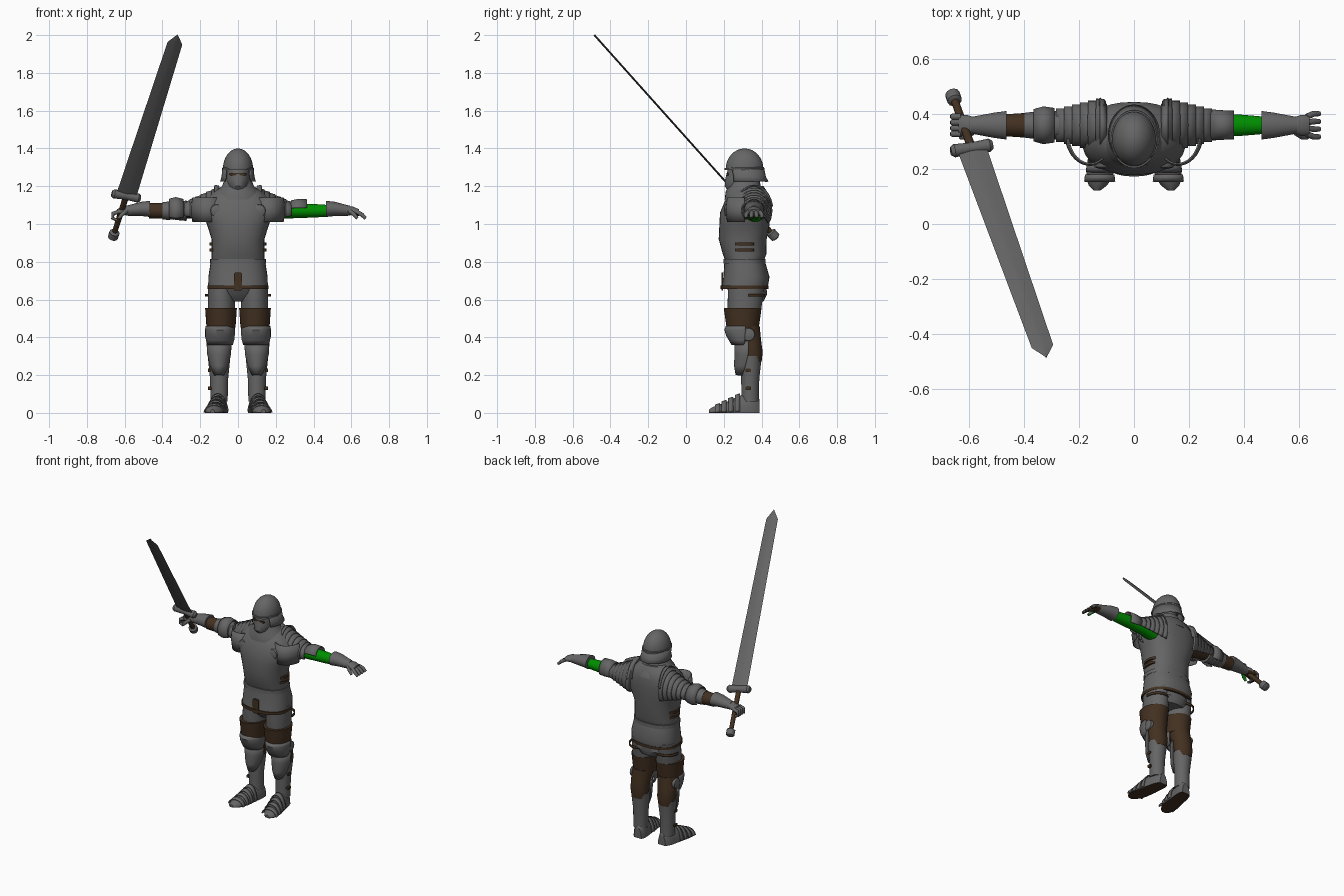
import bpy, bmesh, math
from mathutils import Vector

if "Cube" in bpy.data.objects:
    bpy.data.objects.remove(bpy.data.objects["Cube"])


def material(name, red, green, blue):
    colour = (red, green, blue, 1)
    mat = bpy.data.materials.new(name)
    mat.use_nodes = True
    mat.diffuse_color = colour
    mat.node_tree.nodes["Principled BSDF"].inputs["Base Color"].default_value = colour
    return mat


STEEL = material("steel", .13, .13, .13)
LEATHER = material("brown leather", .055, .03, .015)
CLOTH = material("green cloth", 0, .27, 0)
BODY, ARM, LEG = (0, .31), (.36, 1.07), (.1, .33)
made = []


def finish(name, bm, mats, rule=None, thickness=0):
    bmesh.ops.recalc_face_normals(bm, faces=bm.faces)
    bm.normal_update()
    if rule:
        for face in bm.faces:
            face.material_index = rule(face)
    mesh = bpy.data.meshes.new(name)
    bm.to_mesh(mesh)
    bm.free()
    for mat in mats:
        mesh.materials.append(mat)
    part = bpy.data.objects.new(name, mesh)
    bpy.context.collection.objects.link(part)
    if thickness:
        solid = part.modifiers.new("thickness", "SOLIDIFY")
        solid.thickness, solid.offset = thickness, 0
    made.append(part)


def skin(bm, rings, closed=True):
    """Join rings of vertices into a surface, capped when the rings are closed."""
    size = len(rings[0])
    for low, high in zip(rings, rings[1:]):
        for i in range(size if closed else size - 1):
            j = (i + 1) % size
            bm.faces.new((low[i], low[j], high[j], high[i]))
    if closed:
        bm.faces.new(rings[0])
        bm.faces.new(rings[-1])


def tube(name, axis, centre, stations, mats=(STEEL,), side=1, arc=None, power=1, rule=None, floor=-1):
    """Elliptical loft; a station is (position, radius u, radius v, optional shift u, shift v)."""
    bm = bmesh.new()
    segments = 32
    start, end = arc or (0, 360)
    rings = []
    for t, radius_u, radius_v, *shift in stations:
        shift_u, shift_v = (shift + [0, 0])[:2]
        ring = []
        for i in range(segments + 1 if arc else segments):
            angle = math.radians(start + (end - start) * i / segments)
            c, s = math.cos(angle), math.sin(angle)
            u = centre[0] + shift_u + radius_u * math.copysign(abs(c) ** power, c)
            v = centre[1] + shift_v + radius_v * math.copysign(abs(s) ** power, s)
            x, y, z = {"x": (t, u, v), "y": (u, t, v), "z": (u, v, t)}[axis]
            ring.append(bm.verts.new((x * side, y, max(z, floor))))
        rings.append(ring)
    skin(bm, rings, closed=not arc)
    finish(name, bm, mats, rule, thickness=.006 if arc else 0)


def hoop(name, axis, centre, start, width, radius_u, radius_v, mats=(LEATHER,), **options):
    """A plain band of constant size."""
    stations = [(t, radius_u, radius_v) for t in (start, start + width)]
    tube(name, axis, centre, stations, mats, **options)


def rod(name, points, radii, mats=(STEEL,), rule=None):
    """Tapered round rod through a list of points."""
    bm = bmesh.new()
    points = [Vector(p) for p in points]
    last = len(points) - 1
    across = (points[1] - points[0]).orthogonal()
    rings = []
    for i, (point, radius) in enumerate(zip(points, radii)):
        ahead = (points[min(i + 1, last)] - points[max(i - 1, 0)]).normalized()
        across = (across - ahead * across.dot(ahead)).normalized()
        other = ahead.cross(across)
        turns = [math.tau * k / 12 for k in range(12)]
        rings.append([bm.verts.new(point + radius * (across * math.cos(a) + other * math.sin(a))) for a in turns])
    skin(bm, rings)
    finish(name, bm, mats, rule)


def facing_down(face):
    return int(face.normal.z < -.5)


def on_ground(face):
    return int(face.calc_center_median().z < .005)


# Torso, collar and skirt of plates
tube("breastplate", "z", BODY, [(.8, .14, .1), (.84, .14, .115), (.92, .14, .127, 0, -.01), (1, .165, .133),
     (1.06, .19, .13), (1.12, .18, .12, 0, .015), (1.17, .13, .1, 0, .02), (1.2, .08, .08, 0, .02)], power=.85)
tube("collar_plate", "z", BODY, [(1.13, .14, .12, 0, .015), (1.17, .12, .11, 0, .01), (1.2, .085, .085),
     (1.235, .07, .08)])
hoop("waist_band", "z", BODY, .79, .025, .148, .112, [STEEL], power=.85)
tube("plate_skirt", "z", BODY, [(.66, .157, .122), (.72, .157, .122, 0, .01), (.81, .143, .106)], power=.85)
hoop("skirt_trim", "z", BODY, .657, .018, .162, .127, power=.85)
hoop("skirt_front_strap", "y", (0, .695), .187, .009, .022, .048, power=.3)
tube("pelvis", "z", BODY, [(.59, .1, .07, 0, .03), (.63, .14, .1, 0, .02), (.7, .145, .11)])

# Helmet with neck guard, brow and face plate
dome = [math.radians(angle) for angle in range(0, 90, 11)]
tube("helmet_dome", "z", BODY, [(1.29 + .11 * math.sin(a), .08 * math.cos(a), .1 * math.cos(a)) for a in dome])
tube("helmet_neck_guard", "z", BODY, [(1.225, .092, .108, 0, .015), (1.25, .084, .1, 0, .01), (1.3, .08, .1)],
     arc=(-42, 222))
hoop("helmet_brow", "z", BODY, 1.285, .012, .084, .106, [STEEL])
tube("face_plate", "z", BODY, [(1.165, .045, .08), (1.2, .058, .09, 0, -.015), (1.235, .063, .083, 0, -.02),
     (1.285, .066, .08, 0, -.01)])
hoop("eye_slit", "y", (0, 1.263), .215, .009, .045, .006, power=.4)

for label, side in (("left", 1), ("right", -1)):
    # Shoulder plates, overlapping outwards
    for i in range(6):
        x, depth, height = .105 + .029 * i, .094 - .007 * i, .118 - .013 * i
        tube(f"{label}_shoulder_band_{i}", "x", ARM, [(x, depth - .008, height - .006), (x + .006, depth, height),
             (x + .034, depth, height - .008)], side=side, arc=(-35, 215))
    tube(f"{label}_shoulder_crest", "x", ARM, [(.1, .075, .13), (.125, .1, .135)], side=side, arc=(10, 170))
    tube(f"{label}_chest_guard", "z", (.16, .33), [(1.01, .08, .11), (1.07, .09, .115), (1.14, .08, .11)],
         side=side, arc=(200, 350))
    tube(f"{label}_armpit_disc", "y", (.112, ARM[1]), [(.2, .012, .012), (.207, .032, .032), (.225, .036, .036)],
         side=side)
    for i in range(2):
        hoop(f"{label}_waist_strap_{i}", "z", (.1, BODY[1]), .855 + .03 * i, .016, .052, .054, side=side, power=.7)

    # Sleeve, with an open elbow on one arm and full plate on the other
    tube(f"{label}_sleeve", "x", ARM, [(.15, .06, .06), (.24, .046, .042), (.33, .042, .038), (.4, .038, .036),
         (.49, .03, .03)], [CLOTH if side > 0 else LEATHER], side)
    if side > 0:
        tube("left_elbow_plate", "x", ARM, [(.28, .055, .052), (.32, .052, .06), (.365, .05, .058)], arc=(-30, 165))
    else:
        for i in range(3):
            x, radius = .27 + .032 * i, .054 - .003 * i
            tube(f"right_upper_arm_plate_{i}", "x", ARM, [(x, radius - .01, radius - .01), (x + .004, radius, radius),
                 (x + .036, radius - .004, radius - .004)], side=side)
        tube("right_elbow_plate", "x", ARM, [(.29, .06, .06), (.33, .066, .07), (.365, .056, .06)], side=side,
             arc=(-40, 215))
        tube("right_forearm_plate", "x", ARM, [(.36, .05, .05), (.4, .045, .045)], side=side)
        tube("right_forearm_wrap", "x", ARM, [(.395, .045, .042), (.47, .04, .04)], [LEATHER], side)

    # Gauntlet cuff, palm and fingers
    tube(f"{label}_gauntlet_cuff", "x", ARM, [(.465, .052, .043, 0, .01), (.51, .046, .038, 0, .01), (.595, .03, .026)],
         side=side)
    tube(f"{label}_palm", "x", ARM, [(.585, .03, .024), (.61, .038, .022), (.64, .037, .018, 0, -.01)],
         [STEEL, LEATHER], side, rule=facing_down)
    for i in range(4):
        spread = (i - 1.5) * .021
        y = ARM[0] + spread
        if side > 0:
            path = [(.63, y, 1.064), (.655, y + spread / 3, 1.05), (.676, y + spread / 3, 1.03)]
        else:
            path = [(-.63, y, 1.066), (-.662, y, 1.055), (-.664, y, 1.03), (-.64, y, 1.02)]
        rod(f"{label}_finger_{i}", path, (.011, .011, .009, .008), (STEEL, LEATHER), facing_down)
    rod(f"{label}_thumb", [(.59 * side, .335, 1.07), (.615 * side, .318, 1.05), (.632 * side, .316, 1.03)],
        (.012, .011, .008), (STEEL, CLOTH), facing_down)

    # Thigh plate with leather wrap, calf leather and knee
    tube(f"{label}_thigh", "z", (.088, BODY[1]), [(.47, .068, .075), (.56, .072, .09), (.69, .07, .097, 0, .01)],
         side=side)
    tube(f"{label}_thigh_wrap", "z", (.09, .3), [(.44, .074, .084), (.47, .078, .088), (.555, .084, .1)], [LEATHER],
         side)
    hoop(f"{label}_thigh_strap", "z", LEG, .615, .015, .073, .085, side=side, arc=(0, 180))
    tube(f"{label}_calf", "z", LEG, [(.27, .052, .05, 0, .02), (.32, .06, .056, 0, .02), (.38, .062, .058, 0, .01),
         (.46, .068, .07, -.01, -.01)], [LEATHER], side)
    tube(f"{label}_knee_plate", "z", (.095, .3), [(.36, .064, .056), (.385, .072, .07), (.41, .075, .085),
         (.44, .076, .094), (.46, .074, .086)], side=side, arc=(170, 370))
    tube(f"{label}_knee_wing", "x", (LEG[1], .415), [(.15, .036, .036), (.168, .033, .033), (.174, .012, .012)],
         side=side)

    # Shin plate and lower leg
    tube(f"{label}_shin_plate", "z", LEG, [(.2, .024, .034, 0, -.03), (.25, .046, .058, 0, -.015), (.31, .06, .07),
         (.38, .064, .07)], side=side, arc=(180, 360))
    tube(f"{label}_lower_leg", "z", LEG, [(.06, .045, .046, 0, .01), (.18, .048, .048, 0, .01), (.3, .06, .056, 0, .015)],
         side=side)
    for i in range(2):
        hoop(f"{label}_leg_buckle_{i}", "x", (LEG[1], .13 + .095 * i), .135, .023, .014, .009, side=side, power=.4)

    # Foot turned slightly outwards, with leather sole and overlapping plates
    foot = [(.39, .028, .07), (.37, .04, .1), (.34, .045, .11), (.28, .048, .09), (.22, .052, .06), (.17, .048, .042),
            (.14, .033, .03), (.122, .012, .018)]
    tube(f"{label}_foot", "y", (.09, 0), [(y, width, height, (.39 - y) / 6) for y, width, height in foot],
         (STEEL, LEATHER), side, rule=on_ground, floor=0)
    for i in range(4):
        y, height, turn = .285 - .035 * i, .1 - .017 * i, .017 + .006 * i
        tube(f"{label}_foot_plate_{i}", "y", (.09, 0), [(y, .051, height, turn), (y - .026, .054, height - .008, turn)],
             side=side, arc=(4, 176))

# Sword, built along its own axis
pommel, tip = Vector((-.658, .462, .942)), Vector((-.32, -.485, 2))
length = (tip - pommel).length
ahead = (tip - pommel).normalized()
wide = ahead.cross(Vector((0, .745, .667))).normalized()
flat = wide.cross(ahead)


def on_sword(distance, across=0, lift=0):
    return pommel + ahead * distance + wide * across + flat * lift


bm = bmesh.new()
section = [(1, 0), (.2, 1), (-.2, 1), (-1, 0), (-.2, -1), (.2, -1)]
blade = [(.29, .054), (length - .06, .04), (length, .002)]
skin(bm, [[bm.verts.new(on_sword(t, width * w, .005 * f)) for w, f in section] for t, width in blade])
finish("sword_blade", bm, [STEEL])
rod("sword_grip", [on_sword(.02), on_sword(.29)], (.014, .016), [LEATHER])
rod("sword_pommel", [on_sword(t) for t in (-.025, -.018, .018, .025)], (.016, .027, .027, .016))
rod("sword_guard", [on_sword(.285, w) for w in (-.078, -.065, 0, .065, .078)], (.016, .025, .021, .025, .016))

# Smooth the rounded plates, keeping rims sharp
bpy.ops.object.select_all(action="DESELECT")
for part in made:
    part.select_set(True)
bpy.context.view_layer.objects.active = made[0]
bpy.ops.object.shade_smooth_by_angle(angle=math.radians(35))
